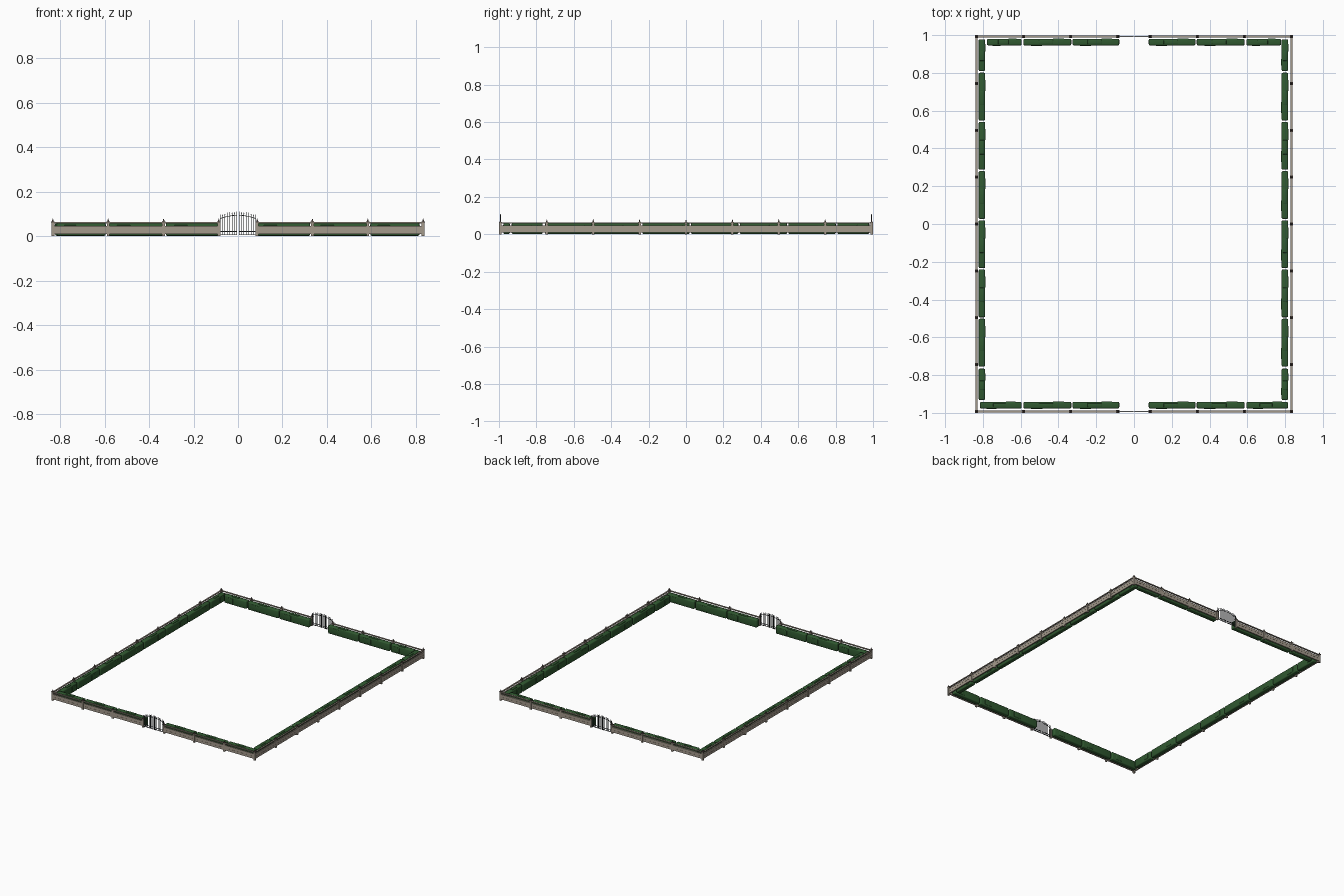
import bpy, bmesh, math
from mathutils import Matrix, Vector

cube = bpy.data.objects.get("Cube")
if cube:
    bpy.data.objects.remove(cube, do_unlink=True)


def material(name, rgb):
    m = bpy.data.materials.new(name)
    m.use_nodes = True
    m.diffuse_color = (*rgb, 1)
    m.node_tree.nodes["Principled BSDF"].inputs["Base Color"].default_value = (*rgb, 1)
    return m


stone = material("weathered stone", (0.37, 0.32, 0.26))
cap_brown = material("dark brown cap", (0.10, 0.075, 0.065))
leaf = material("hedge green", (0.03, 0.10, 0.03))
iron = material("dark iron", (0.03, 0.036, 0.04))

POST_X, POST_Y = 0.833, 0.992
GATE_X = 0.086
row_x = [GATE_X + i * (POST_X - GATE_X) / 3 for i in range(4)]
row_y = [-POST_Y + i * POST_Y / 4 for i in range(9)]


def add_box(bm, lo, hi):
    lo, hi = Vector(lo), Vector(hi)
    mat = Matrix.Translation((lo + hi) / 2) @ Matrix.Diagonal((*(hi - lo), 1))
    return bmesh.ops.create_cube(bm, size=1, matrix=mat)["verts"]


def add_cone(bm, x, y, z, r1, r2, depth, sides=4):
    mat = Matrix.Translation((x, y, z + depth / 2)) @ Matrix.Rotation(math.pi / 4, 4, "Z")
    bmesh.ops.create_cone(bm, cap_ends=True, segments=sides, radius1=r1,
                          radius2=r2, depth=depth, matrix=mat)


def finish(bm, name, mat, smooth=False):
    mesh = bpy.data.meshes.new(name)
    bm.to_mesh(mesh)
    bm.free()
    obj = bpy.data.objects.new(name, mesh)
    bpy.context.collection.objects.link(obj)
    mesh.materials.append(mat)
    if smooth:
        for o in bpy.context.selected_objects:
            o.select_set(False)
        obj.select_set(True)
        bpy.context.view_layer.objects.active = obj
        bpy.ops.object.shade_smooth_by_angle(angle=math.radians(40))
    return obj


# Posts, with flat caps and pointed finials
spots = {(s * x, t * POST_Y) for x in row_x for s in (-1, 1) for t in (-1, 1)}
spots |= {(s * POST_X, y) for y in row_y[1:-1] for s in (-1, 1)}
shafts, caps = bmesh.new(), bmesh.new()
for x, y in sorted(spots):
    add_box(shafts, (x - .0065, y - .0065, 0), (x + .0065, y + .0065, .062))
    add_box(caps, (x - .008, y - .008, .062), (x + .008, y + .008, .066))
    add_cone(caps, x, y, .066, .006, .004, .005)
    add_cone(caps, x, y, .071, .005, 0, .01)
finish(shafts, "fence_posts", stone)
finish(caps, "post_caps", cap_brown)

# Horizontal fence boards: half thickness, bottom, top
boards = [(.004, .010, .027), (.003, .027, .029), (.004, .029, .047), (.005, .057, .063)]
for side, s in (("left", 1), ("right", -1)):
    bm = bmesh.new()
    for t, z0, z1 in boards:
        add_box(bm, (s * POST_X - t, -POST_Y, z0), (s * POST_X + t, POST_Y, z1))
    finish(bm, side + "_fence", stone)
for end, t_y in (("front", -1), ("back", 1)):
    bm = bmesh.new()
    for s in (-1, 1):
        a, b = sorted((s * GATE_X, s * POST_X))
        for t, z0, z1 in boards:
            add_box(bm, (a, t_y * POST_Y - t, z0), (b, t_y * POST_Y + t, z1))
    finish(bm, end + "_fence", stone)


# Hedges: rounded blocks with shallow leafy clumps
def hedge_block(bm, lo, hi, radius):
    verts = add_box(bm, lo, hi)
    edges = list({e for v in verts for e in v.link_edges})
    bmesh.ops.bevel(bm, geom=edges, offset=radius, segments=3, profile=.5, affect="EDGES")


def hedge(bm, along_x, a, b, c):
    def block(a0, b0, half, z0, z1, r, shift=0):
        lo, hi = (a0, c - half + shift, z0), (b0, c + half + shift, z1)
        if not along_x:
            lo, hi = (lo[1], lo[0], z0), (hi[1], hi[0], z1)
        hedge_block(bm, lo, hi, r)
    block(a, b, .0175, .002, .060, .007)
    w = b - a
    block(a + .32 * w, b - .38 * w, .011, .045, .0635, .003)
    block(a + .62 * w, b - .15 * w, .010, .012, .050, .003, .0095)
    block(a + .15 * w, b - .6 * w, .010, .012, .050, .003, -.0095)


for end, y in (("front", -.959), ("back", .963)):
    bm = bmesh.new()
    corner = .816 if end == "front" else .778
    for a, b in ((.078, .325), (.332, .585), (.595, corner)):
        hedge(bm, True, a, b, y)
        hedge(bm, True, -b, -a, y)
    finish(bm, end + "_hedge", leaf, True)

for side, x in (("left", .799), ("right", -.805)):
    bm = bmesh.new()
    hedge(bm, False, .81, .978, x)
    for i in range(6):
        top = .801 - i * .2605
        hedge(bm, False, top - .253, top, x)
    hedge(bm, False, -.932, -.766, x)
    finish(bm, side + "_hedge", leaf, True)


# Arched iron gates, two leaves at each end
def arch(x):
    return .088 + .016 * math.cos(x / GATE_X * math.pi / 2)


BARS = 8
for end, y in (("front", -POST_Y), ("back", POST_Y)):
    for side, s in (("left", 1), ("right", -1)):
        bm = bmesh.new()
        xs = [.0055 + i * (.0745 / (BARS - 1)) for i in range(BARS)]
        for i, x in enumerate(xs):
            r = .002 if i in (0, BARS - 1) else .0013
            top = arch(x)
            add_box(bm, (s * x - r, y - r, .005), (s * x + r, y + r, top))
            add_cone(bm, s * x, y, top, .0028, 0, .009)
        # Lower rails
        a, b = sorted((s * xs[0], s * xs[-1]))
        for z in (.007, .020):
            add_box(bm, (a, y - .0015, z), (b, y + .0015, z + .003))
        # Curved top rail, one sheared piece between each pair of bars
        for x0, x1 in zip(xs, xs[1:]):
            a, b = sorted((s * x0, s * x1))
            for v in add_box(bm, (a, y - .0015, 0), (b, y + .0015, .003)):
                v.co.z += arch(v.co.x) - .011
        finish(bm, f"{end}_gate_{side}_leaf", iron)
